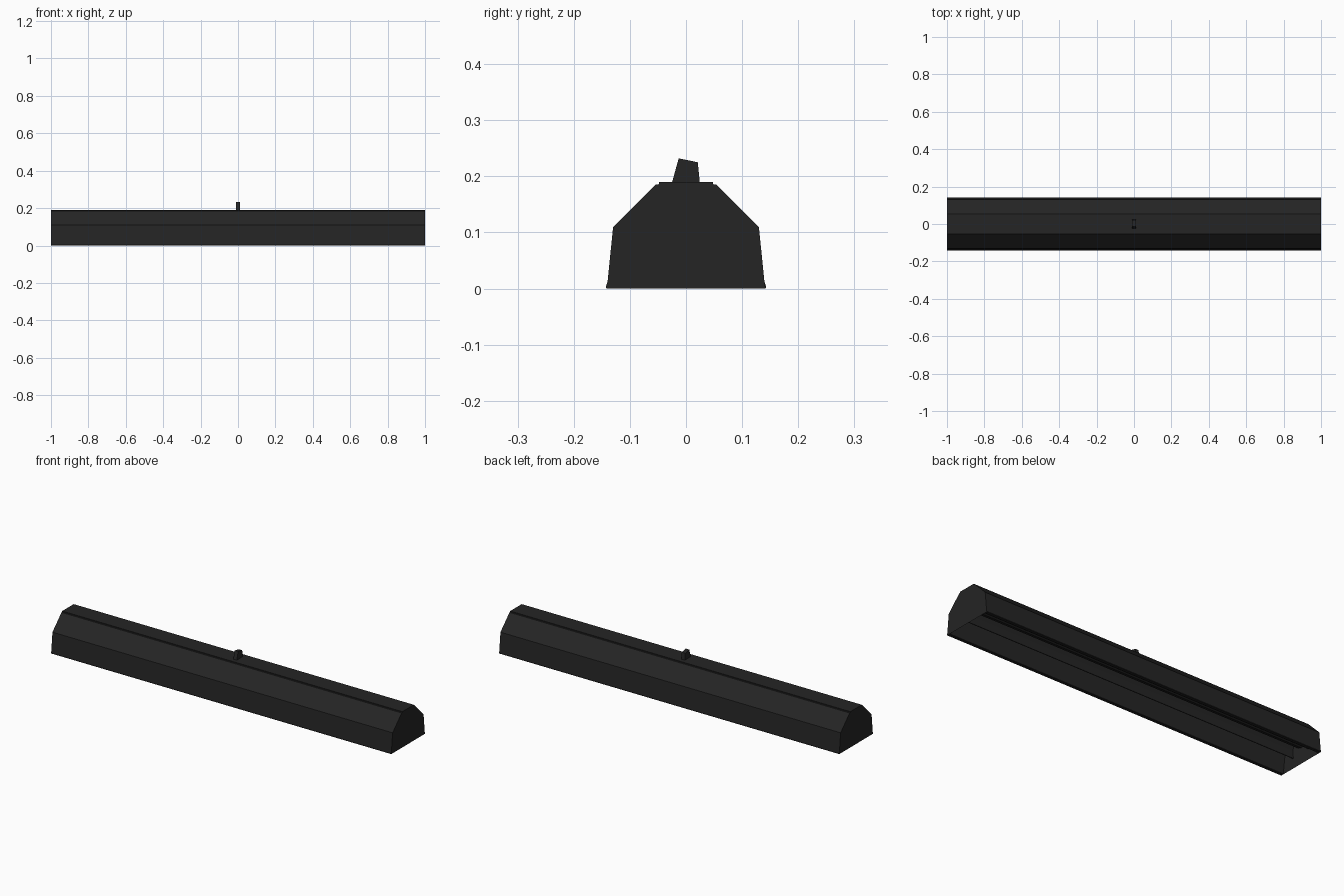
import bpy
import bmesh
import math

if "Cube" in bpy.data.objects:
    bpy.data.objects.remove(bpy.data.objects["Cube"], do_unlink=True)

black = bpy.data.materials.new("matte_black")
black.use_nodes = True
black.diffuse_color = (0.018, 0.018, 0.018, 1)
black.node_tree.nodes["Principled BSDF"].inputs["Base Color"].default_value = black.diffuse_color


def extrude_x(name, profile, half_length):
    """Solid with a closed (y, z) profile, running along x."""
    bm = bmesh.new()
    ring = [bm.verts.new((-half_length, y, z)) for y, z in profile]
    face = bm.faces.new(ring)
    new = bmesh.ops.extrude_face_region(bm, geom=[face])["geom"]
    moved = [v for v in new if isinstance(v, bmesh.types.BMVert)]
    bmesh.ops.translate(bm, verts=moved, vec=(2 * half_length, 0, 0))
    bmesh.ops.recalc_face_normals(bm, faces=bm.faces)
    mesh = bpy.data.meshes.new(name)
    bm.to_mesh(mesh)
    bm.free()
    mesh.materials.append(black)
    obj = bpy.data.objects.new(name, mesh)
    bpy.context.collection.objects.link(obj)
    return obj


def mirrored(half):
    """Complete a half section, listed from bottom to top, across y = 0."""
    return half + [(-y, z) for y, z in reversed(half)]


def channel(name, outer, inner, half_length):
    """Open-bottomed channel between an outer and an inner half section."""
    return extrude_x(name, mirrored(outer) + mirrored(inner)[::-1], half_length)


# Outer cover: side walls, sloped shoulders and flat roof
channel("cover",
        [(-0.143, 0.002), (-0.141, 0.0), (-0.13, 0.109), (-0.054, 0.185), (-0.048, 0.186)],
        [(-0.125, 0.002), (-0.127, 0.0), (-0.114, 0.101), (-0.047, 0.168), (-0.046, 0.168)], 1.0)
extrude_x("roof_plate", mirrored([(-0.048, 0.17), (-0.048, 0.19)]), 1.0)

# Thin curved liner inside the cover
channel("inner_liner",
        [(-0.058, 0.052), (-0.062, 0.095), (-0.051, 0.136), (-0.023, 0.157)],
        [(-0.055, 0.053), (-0.058, 0.095), (-0.047, 0.134), (-0.022, 0.153)], 1.0)

# Eight-sided rod along the middle
rod = [(0.001 + 0.035 * math.cos(i * math.pi / 4 + 0.05),
        0.118 + 0.035 * math.sin(i * math.pi / 4 + 0.05)) for i in range(8)]
extrude_x("rod", rod, 1.0)

# Small tapered post on the roof
extrude_x("top_post", [(-0.026, 0.185), (-0.013, 0.232), (0.021, 0.225), (0.025, 0.185)], 0.01)
